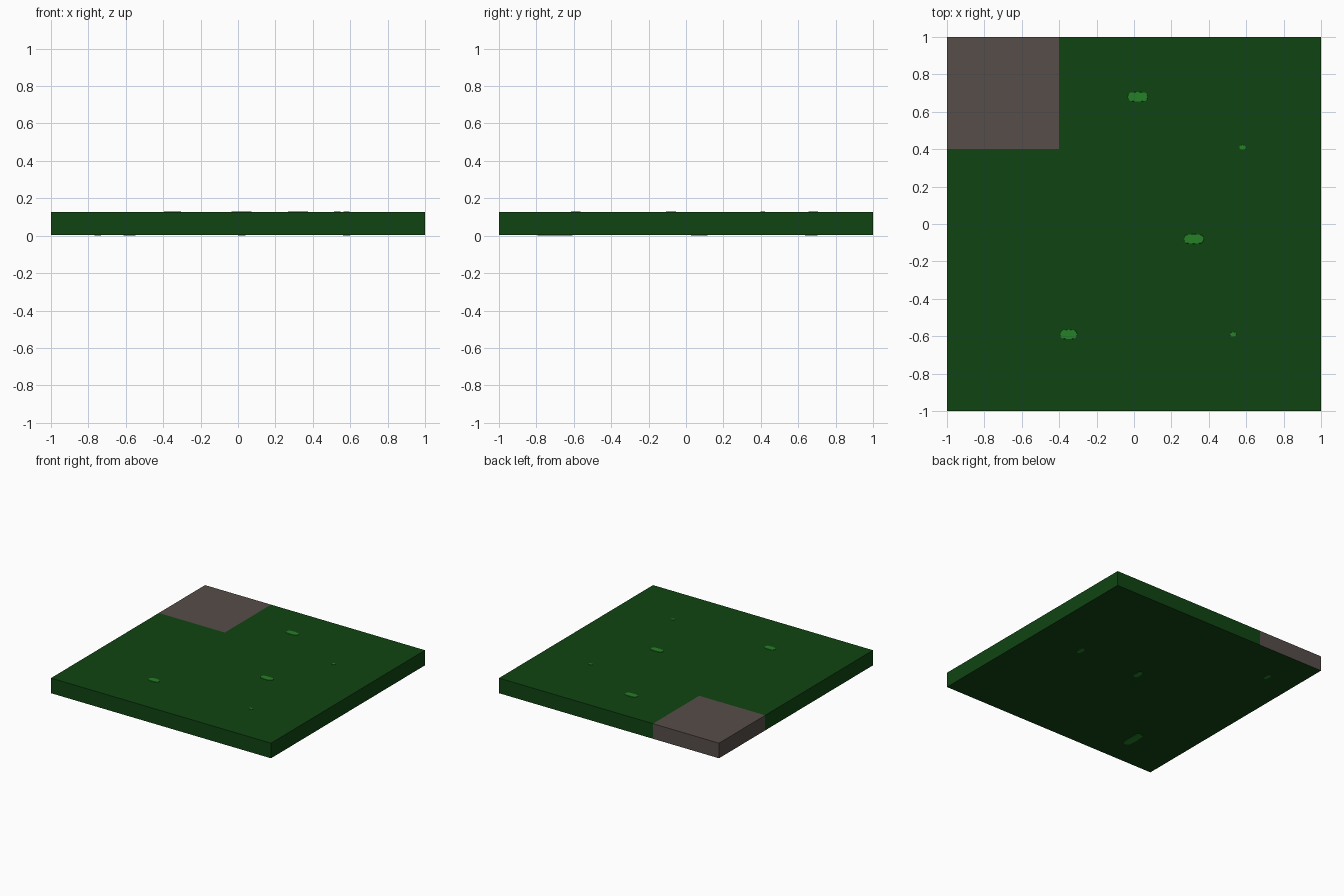
import bpy, bmesh, math
from mathutils import Vector

if "Cube" in bpy.data.objects:
    bpy.data.objects.remove(bpy.data.objects["Cube"])


def material(name, rgb):
    m = bpy.data.materials.new(name)
    m.diffuse_color = (*rgb, 1)
    m.use_nodes = True
    m.node_tree.nodes["Principled BSDF"].inputs["Base Color"].default_value = m.diffuse_color
    return m


DARK = material("dark green", (0.005, 0.058, 0.006))
LIGHT = material("bright green", (0.018, 0.215, 0.019))
GREY = material("warm grey", (0.093, 0.075, 0.067))
Z0, Z1 = 0.003, 0.127
LIFT = 0.003


def add_object(name, bm, mats):
    me = bpy.data.meshes.new(name)
    bm.to_mesh(me)
    bm.free()
    for m in mats:
        me.materials.append(m)
    ob = bpy.data.objects.new(name, me)
    bpy.context.collection.objects.link(ob)
    return ob


# Square slab, cut so that one corner is a grey block
bm = bmesh.new()
bmesh.ops.create_cube(bm, size=1)
for v in bm.verts:
    v.co = Vector((v.co.x * 2, v.co.y * 2, Z1 if v.co.z > 0 else Z0))
for co, no in (((-0.4, 0, 0), (1, 0, 0)), ((0, 0.4, 0), (0, 1, 0))):
    bmesh.ops.bisect_plane(bm, geom=bm.verts[:] + bm.edges[:] + bm.faces[:],
                           plane_co=co, plane_no=no)
bm.normal_update()
for f in bm.faces:
    c = f.calc_center_median()
    # the underside stays green
    if c.x < -0.4 and c.y > 0.4 and f.normal.z > -0.5:
        f.material_index = 1
add_object("slab", bm, [DARK, GREY])


# Low octagonal-ended bumps just breaking the surface
def bump(name, x, y, sx, sy, side):
    bm = bmesh.new()
    bmesh.ops.create_cone(bm, cap_ends=True, segments=12, radius1=0.5,
                          radius2=0.46, depth=1)
    r = min(sx, sy)
    base = Z1 if side > 0 else Z0
    for v in bm.verts:
        # stretch round ends apart into a pill
        px = v.co.x * r + math.copysign((sx - r) / 2, v.co.x) * (abs(v.co.x) > 1e-4)
        py = v.co.y * r + math.copysign((sy - r) / 2, v.co.y) * (abs(v.co.y) > 1e-4)
        pz = base + side * (LIFT if v.co.z > 0 else -0.004)
        v.co = (x + px, y + py, pz)
    bmesh.ops.recalc_face_normals(bm, faces=bm.faces[:])
    add_object(name, bm, [LIGHT])


TOP = [(0.02, 0.68, 0.11, 0.055), (0.32, -0.08, 0.11, 0.055),
       (-0.35, -0.59, 0.095, 0.055), (0.58, 0.41, 0.035, 0.026),
       (0.53, -0.59, 0.035, 0.026)]
BOTTOM = [(0.58, 0.07, 0.04, 0.08), (0.02, 0.07, 0.045, 0.09),
          (-0.75, 0.67, 0.035, 0.07), (-0.58, -0.70, 0.07, 0.19)]
for i, s in enumerate(TOP):
    bump(f"top_bump_{i + 1}", *s, 1)
for i, s in enumerate(BOTTOM):
    bump(f"bottom_bump_{i + 1}", *s, -1)
